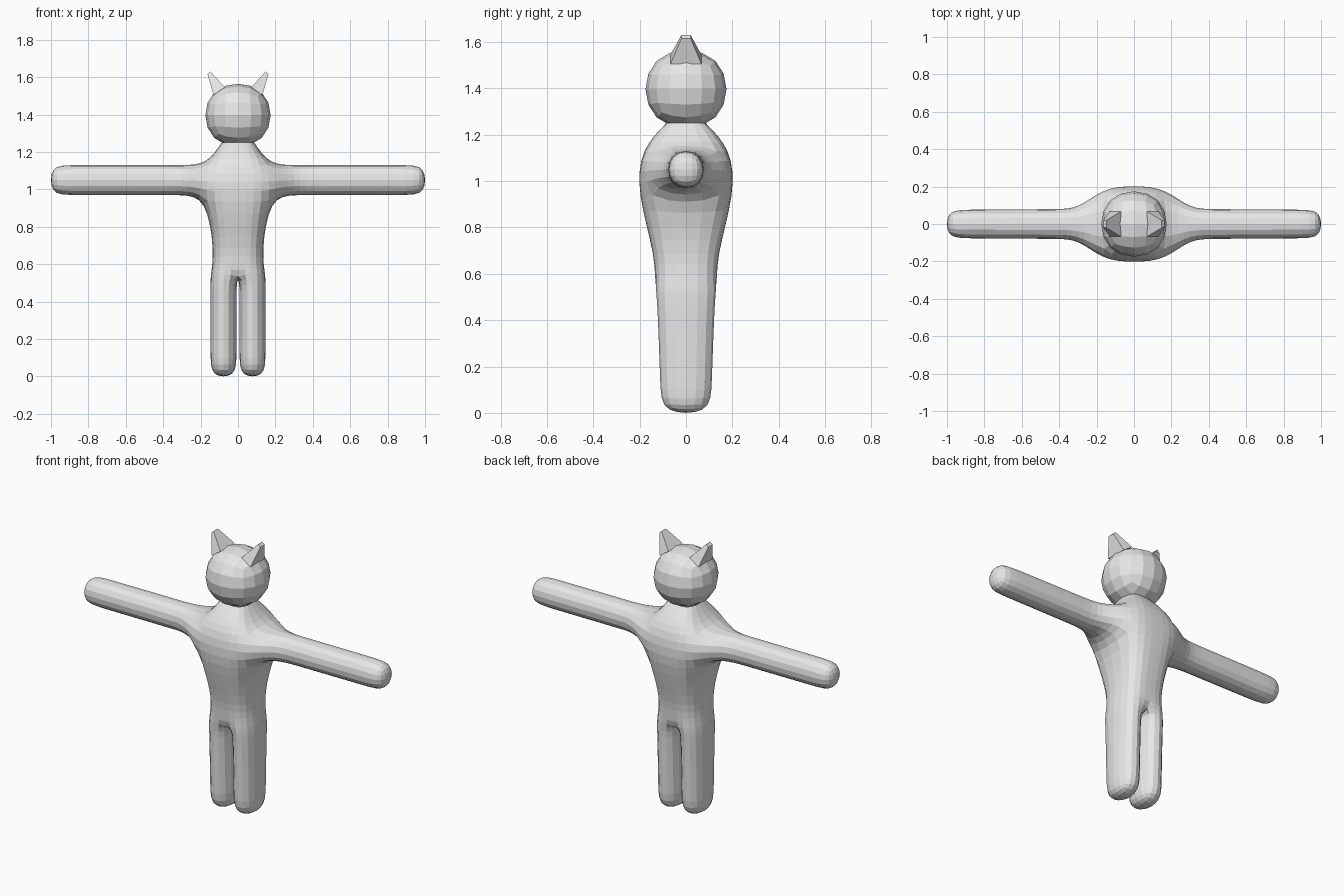
import bpy
import bmesh

if "Cube" in bpy.data.objects:
    bpy.data.objects.remove(bpy.data.objects["Cube"])

grey = bpy.data.materials.new("plain_grey")
grey.diffuse_color = (0.8, 0.8, 0.8, 1)
grey.use_nodes = True
grey.node_tree.nodes["Principled BSDF"].inputs["Base Color"].default_value = grey.diffuse_color


def finish(bm, name, levels=0):
    """Turn a cage into a flat-shaded object, optionally subdivided."""
    bmesh.ops.recalc_face_normals(bm, faces=bm.faces)
    mesh = bpy.data.meshes.new(name)
    bm.to_mesh(mesh)
    bm.free()
    mesh.materials.append(grey)
    obj = bpy.data.objects.new(name, mesh)
    bpy.context.collection.objects.link(obj)
    if levels:
        mod = obj.modifiers.new("rounding", 'SUBSURF')
        mod.levels = mod.render_levels = levels
    return obj


def add_ring(bm, points):
    return [bm.verts.new(p) for p in points]


def bridge(bm, lower, upper, skip=()):
    n = len(lower)
    for i in range(n):
        if i not in skip:
            j = (i + 1) % n
            bm.faces.new((lower[i], lower[j], upper[j], upper[i]))


def limb(bm, root, rings):
    """Extrude a four-sided limb from an open loop and close its end."""
    for points in rings:
        ring = add_ring(bm, points)
        bridge(bm, root, ring)
        root = ring
    bm.faces.new(root)


# Body cage: hip, waist, lower chest, upper chest, neck (height, half width, half depth)
bm = bmesh.new()
torso = []
for z, a, b in [(0.54, 0.155, 0.142), (0.66, 0.13, 0.126), (0.95, 0.175, 0.213),
                (1.14, 0.17, 0.195), (1.25, 0.09, 0.085)]:
    torso.append(add_ring(bm, [(-a, -b, z), (0, -b, z), (a, -b, z),
                               (a, b, z), (0, b, z), (-a, b, z)]))
for i in range(4):
    # leave the chest sides open for the arms
    bridge(bm, torso[i], torso[i + 1], skip=(2, 5) if i == 2 else ())

hip, low, high = torso[0], torso[2], torso[3]
for s, front, back in [(1, 2, 3), (-1, 0, 5)]:
    # Arms
    limb(bm, [low[front], high[front], high[back], low[back]],
         [[(s * x, -r, 1.05 - h), (s * x, -r, 1.05 + h),
           (s * x, r, 1.05 + h), (s * x, r, 1.05 - h)]
          for x, r, h in [(0.3, 0.087, 0.087), (0.42, 0.087, 0.087),
                          (0.89, 0.083, 0.087), (1.01, 0.083, 0.087)]])
    # Legs
    limb(bm, [hip[1], hip[front], hip[back], hip[4]],
         [[(s * 0.002, -y, z), (s * 0.153, -y, z),
           (s * 0.153, y, z), (s * 0.002, y, z)]
          for z, y in [(0.45, 0.133), (0.12, 0.121), (-0.01, 0.115)]])
finish(bm, "body", 2)

# Head: rounded cube
bm = bmesh.new()
bmesh.ops.create_cube(bm, size=2)
for v in bm.verts:
    v.co = (v.co.x * 0.208, v.co.y * 0.208, 1.397 + v.co.z * 0.2)
finish(bm, "head", 2)

# Ears: tapered wedges leaning outward
for s, name in [(1, "right_ear"), (-1, "left_ear")]:
    bm = bmesh.new()
    base = add_ring(bm, [(s * 0.13, -0.067, 1.505), (s * 0.07, -0.067, 1.545),
                         (s * 0.07, 0.067, 1.545), (s * 0.13, 0.067, 1.505)])
    tip = add_ring(bm, [(s * 0.163, -0.02, 1.615), (s * 0.148, -0.02, 1.63),
                        (s * 0.148, 0.02, 1.63), (s * 0.163, 0.02, 1.615)])
    bridge(bm, base, tip)
    bm.faces.new(base)
    bm.faces.new(tip)
    finish(bm, name)
